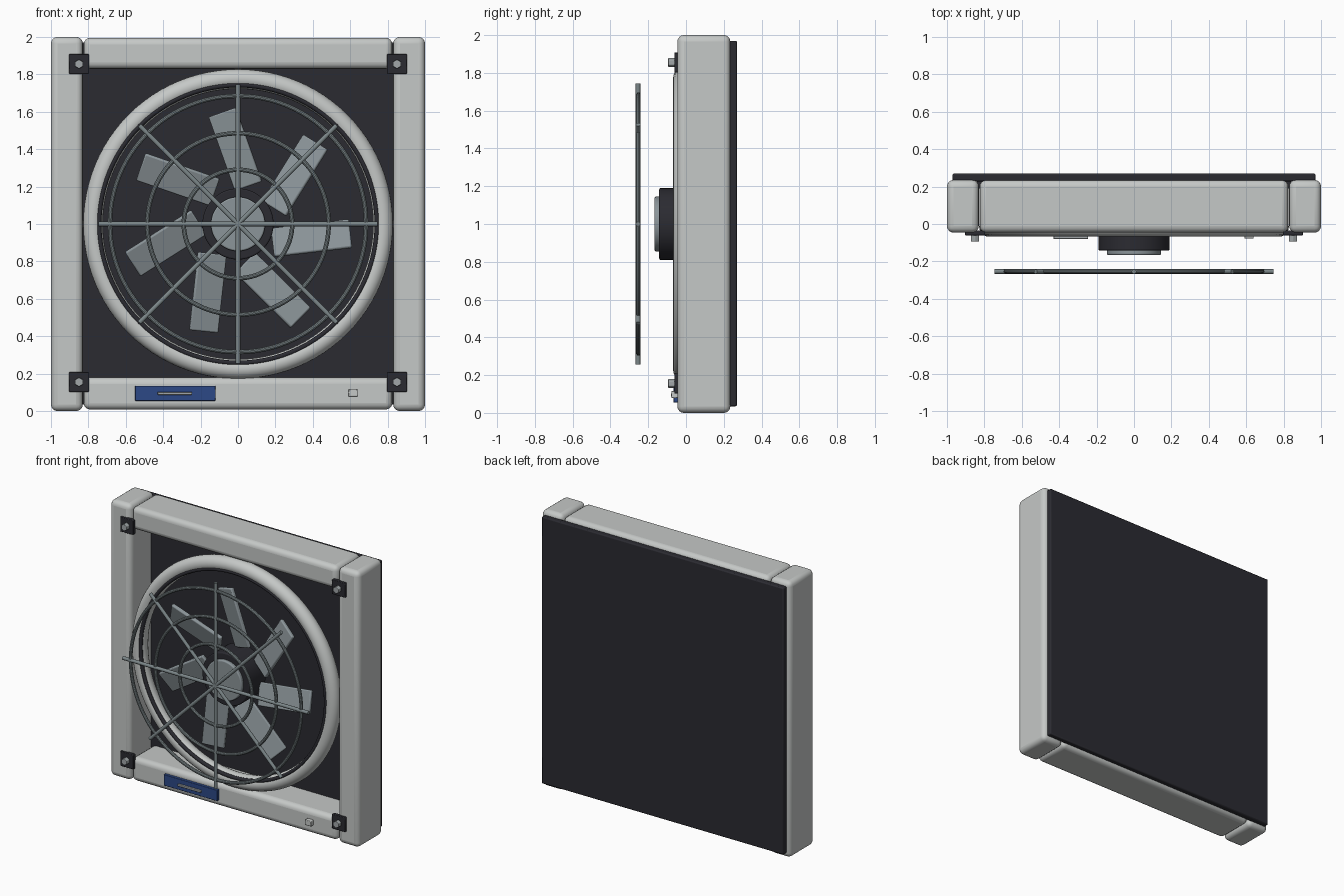
import bpy, math
from mathutils import Matrix, Vector

if "Cube" in bpy.data.objects:
    bpy.data.objects.remove(bpy.data.objects["Cube"])

def mat(name, rgb):
    m = bpy.data.materials.new(name)
    m.diffuse_color = (*rgb, 1)
    m.use_nodes = True
    m.node_tree.nodes["Principled BSDF"].inputs["Base Color"].default_value = m.diffuse_color
    return m

LIGHT = mat("light_grey", (0.56, 0.58, 0.57))
DARK = mat("charcoal", (0.024, 0.024, 0.031))
BLADE = mat("blue_grey", (0.26, 0.30, 0.32))
WIRE = mat("wire_grey", (0.20, 0.24, 0.25))
BLUE = mat("label_blue", (0.025, 0.065, 0.24))
STEEL = mat("steel_grey", (0.36, 0.39, 0.40))

def finish(name, m, bevel=0, segments=3):
    o = bpy.context.object
    o.name = name
    o.data.materials.append(m)
    if bevel:
        b = o.modifiers.new("bevel", 'BEVEL')
        b.width, b.segments = bevel, segments
        b.limit_method = 'ANGLE'
    bpy.ops.object.shade_smooth_by_angle(angle=math.radians(35))
    return o

def box(name, lo, hi, m, bevel=0, segments=3):
    lo, hi = Vector(lo), Vector(hi)
    bpy.ops.mesh.primitive_cube_add(size=1)
    o = bpy.context.object
    o.data.transform(Matrix.Translation((lo + hi) / 2) @ Matrix.Diagonal((*(hi - lo), 1)))
    return finish(name, m, bevel, segments)

def disc(name, x, z, r, y0, y1, m, bevel=0, sides=48):
    # cylinder running along y
    bpy.ops.mesh.primitive_cylinder_add(vertices=sides, radius=r, depth=y1 - y0)
    bpy.context.object.data.transform(Matrix.Translation((x, (y0 + y1) / 2, z)) @ Matrix.Rotation(math.pi / 2, 4, 'X'))
    return finish(name, m, bevel)

def ring(name, y, major, minor, m, sides=12):
    bpy.ops.mesh.primitive_torus_add(major_radius=major, minor_radius=minor,
                                     major_segments=96, minor_segments=sides)
    bpy.context.object.data.transform(Matrix.Translation((0, y, 1)) @ Matrix.Rotation(math.pi / 2, 4, 'X'))
    return finish(name, m)

# Frame: two posts and two rails
for side, s in (("left", -1), ("right", 1)):
    a, b = sorted((0.83 * s, 1.0 * s))
    box(side + "_post", (a, -0.046, 0), (b, 0.235, 2), LIGHT, 0.035, 4)
box("top_rail", (-0.825, -0.046, 1.83), (0.825, 0.235, 1.995), LIGHT, 0.035, 4)
box("bottom_rail", (-0.825, -0.046, 0.008), (0.825, 0.235, 0.18), LIGHT, 0.035, 4)

# Back panel and the recessed backing inside the frame
box("back_panel", (-0.97, 0.228, 0.035), (0.97, 0.27, 1.97), DARK, 0.008, 2)
box("inner_backing", (-0.84, 0.19, 0.16), (0.84, 0.24, 1.84), DARK)

# Shroud ring with dark seal
ring("shroud_ring", -0.015, 0.775, 0.053, LIGHT, 20)
ring("shroud_seal", -0.054, 0.743, 0.013, DARK)

# Hub and cap
disc("hub", 0, 1, 0.19, -0.142, 0.05, DARK, 0.008)
disc("hub_cap", 0, 1, 0.145, -0.167, -0.135, BLADE, 0.008)

# Seven pitched, skewed blades
for i in range(7):
    a = math.radians(92 - i * 360 / 7)
    o = box(f"blade_{i + 1}", (-0.21, -0.014, -0.08), (0.21, 0.014, 0.08), BLADE, 0.008, 2)
    o.matrix_world = (Matrix.Translation((0, -0.02, 1)) @ Matrix.Rotation(-a, 4, 'Y')
                      @ Matrix.Translation((0.40, 0, 0))
                      @ Matrix.Rotation(-math.radians(17.5), 4, 'Y')
                      @ Matrix.Rotation(math.radians(-18), 4, 'X'))

# Wire guard: three rings and four crossing bars
for i, r in enumerate((0.685, 0.485, 0.29)):
    ring(f"guard_ring_{i + 1}", -0.252, r, 0.012, WIRE, 10)
for i in range(4):
    bpy.ops.mesh.primitive_cylinder_add(vertices=12, radius=0.0125, depth=1.49)
    bpy.context.object.data.transform(Matrix.Translation((0, -0.254, 1)) @ Matrix.Rotation(i * math.pi / 4, 4, 'Y'))
    finish(f"guard_bar_{i + 1}", WIRE)

# Corner brackets with hex bolts
for x in (-0.85, 0.85):
    for z in (0.155, 1.855):
        tag = ("left" if x < 0 else "right") + ("_lower" if z < 1 else "_upper")
        box(tag + "_bracket", (x - 0.053, -0.062, z - 0.053), (x + 0.053, -0.035, z + 0.053), DARK, 0.004, 2)
        disc(tag + "_bolt", x, z, 0.025, -0.094, -0.055, STEEL, 0.003, 6)

# Blue control plate with slot bar, and a small switch
box("control_plate", (-0.55, -0.066, 0.055), (-0.12, -0.04, 0.135), BLUE, 0.003, 2)
box("control_bar", (-0.43, -0.08, 0.087), (-0.245, -0.06, 0.102), STEEL, 0.003, 2)
box("switch", (0.59, -0.078, 0.078), (0.64, -0.04, 0.116), LIGHT, 0.004, 2)
